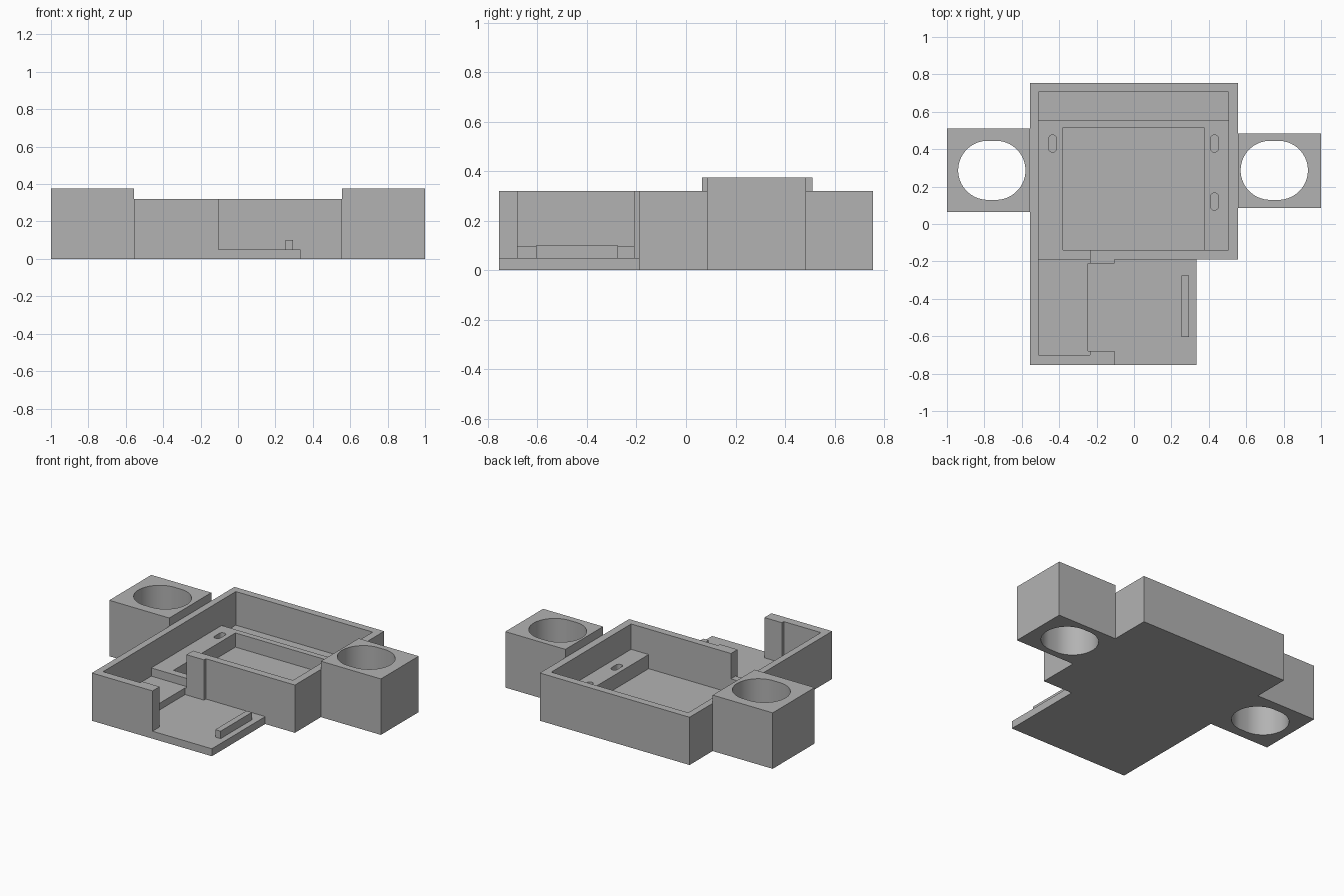
import bpy, bmesh
from math import cos, sin, pi

old = bpy.data.objects.get("Cube")
if old:
    bpy.data.objects.remove(old)

grey = bpy.data.materials.new("plain grey")
grey.use_nodes = True
COLOUR = (0.45, 0.45, 0.45, 1)
grey.diffuse_color = COLOUR
grey.node_tree.nodes["Principled BSDF"].inputs["Base Color"].default_value = COLOUR

TOP = 0.32      # rim of the tray
OVER = 0.6      # cutters reach above everything


def prism(name, outline, z0, z1):
    """Extrude a flat outline from z0 up to z1."""
    bm = bmesh.new()
    face = bm.faces.new([bm.verts.new((x, y, z0)) for x, y in outline])
    up = bmesh.ops.extrude_face_region(bm, geom=[face])["geom"]
    bmesh.ops.translate(bm, vec=(0, 0, z1 - z0),
                        verts=[v for v in up if isinstance(v, bmesh.types.BMVert)])
    bmesh.ops.recalc_face_normals(bm, faces=bm.faces)
    mesh = bpy.data.meshes.new(name)
    bm.to_mesh(mesh)
    bm.free()
    mesh.materials.append(grey)
    obj = bpy.data.objects.new(name, mesh)
    bpy.context.collection.objects.link(obj)
    return obj


def rect(x0, x1, y0, y1):
    return [(x0, y0), (x1, y0), (x1, y1), (x0, y1)]


def stadium(cx, cy, r, dx=0, dy=0, n=48):
    """Round outline stretched by dx along x and dy along y."""
    pts = []
    for i in range(n):
        a = 2 * pi * (i + 0.5) / n
        c, s = cos(a), sin(a)
        pts.append((cx + r * c + (dx if c > 0 else -dx),
                    cy + r * s + (dy if s > 0 else -dy)))
    return pts


def cut(obj, outline, z0):
    """Remove everything above z0 inside the outline."""
    cutter = prism("cutter", outline, z0, OVER)
    cutter.hide_render = True
    mod = obj.modifiers.new("cut", 'BOOLEAN')
    mod.operation = 'DIFFERENCE'
    mod.solver = 'EXACT'
    mod.object = cutter
    bpy.context.view_layer.objects.active = obj
    bpy.ops.object.modifier_apply(modifier=mod.name)
    bpy.data.objects.remove(cutter)


def smooth(obj):
    bpy.ops.object.select_all(action='DESELECT')
    obj.select_set(True)
    bpy.context.view_layer.objects.active = obj
    bpy.ops.object.shade_smooth_by_angle()


# Tray body: wide back box with a narrower front extension
tray = prism("tray", [(-.555, -.755), (.335, -.755), (.335, -.19), (.555, -.19),
                      (.555, .755), (-.555, .755)], 0, TOP)
cut(tray, rect(-.51, .505, -.14, .705), .15)      # ledge level
cut(tray, rect(-.51, -.235, -.25, 0), .15)        # passage to the extension
cut(tray, rect(-.51, .505, .555, .705), .095)     # trough along the back
cut(tray, rect(-.38, .375, -.14, .515), .055)     # central pocket
cut(tray, rect(-.51, -.235, -.70, -.19), .095)    # raised extension floor
cut(tray, rect(-.245, .4, -.68, -.21), .05)       # low extension floor
cut(tray, rect(-.105, .4, -.9, -.19), .05)        # open plate
for x, y in ((-.435, .43), (.43, .43), (.43, .12)):
    cut(tray, stadium(x, y, .022, dy=.024, n=24), .055)  # ledge slots
smooth(tray)

# Rib standing on the open plate
prism("plate_rib", rect(.255, .295, -.605, -.275), .05, .1)

# Side mounting blocks with through holes
for name, x0, x1, y0, y1, cx in (("right_mount", -1, -.555, .065, .51, -.76),
                                 ("left_mount", .555, 1, .085, .485, .75)):
    block = prism(name, rect(x0, x1, y0, y1), 0, .375)
    cut(block, stadium(cx, .287, .158, dx=.022), -.1)
    smooth(block)
